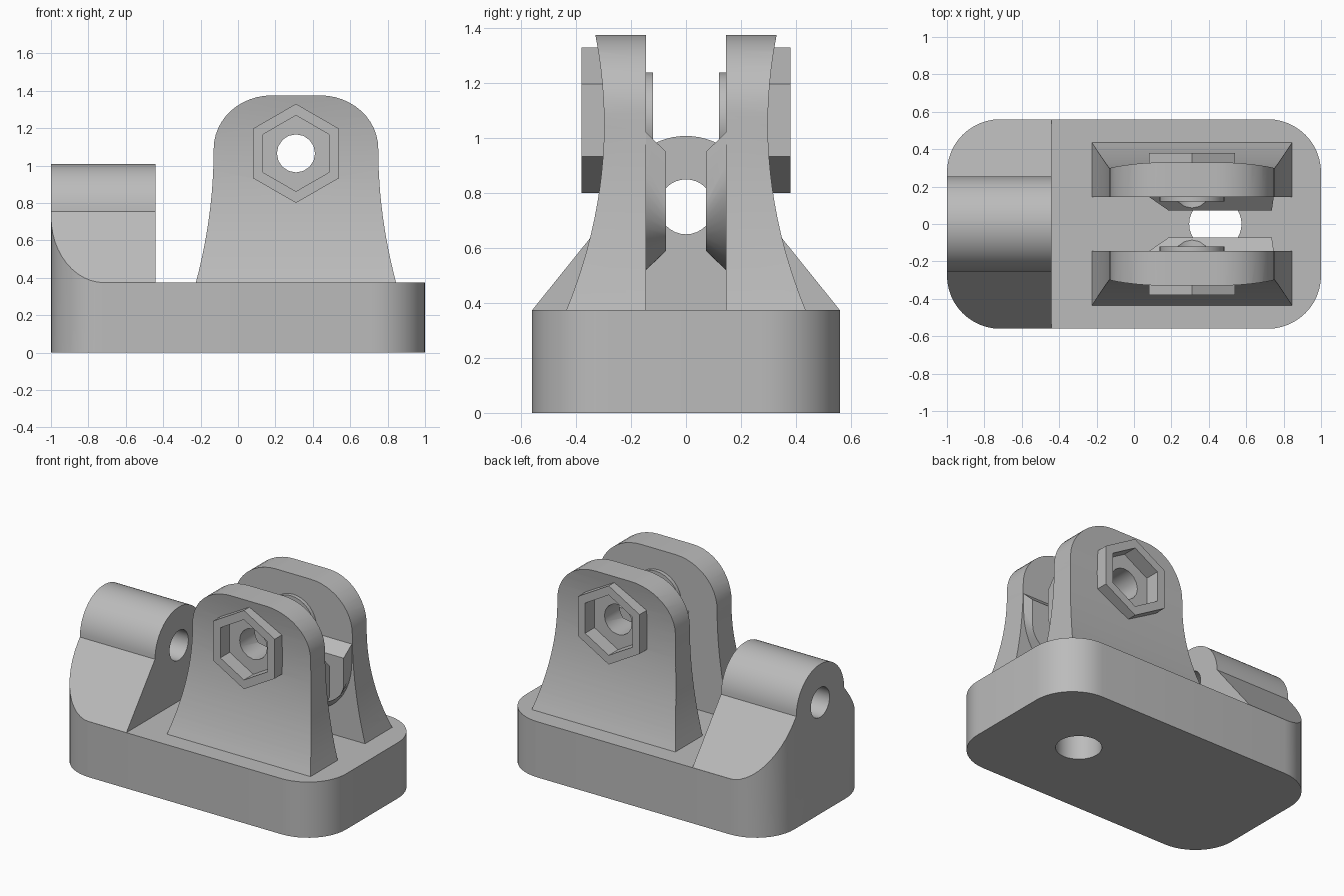
import bpy, bmesh, math
from mathutils import Vector

cube = bpy.data.objects.get("Cube")
if cube:
    bpy.data.objects.remove(cube, do_unlink=True)

grey = bpy.data.materials.new("plain_grey")
grey.use_nodes = True
grey.diffuse_color = (0.5, 0.5, 0.5, 1)
grey.node_tree.nodes["Principled BSDF"].inputs["Base Color"].default_value = (0.5, 0.5, 0.5, 1)

PLACE = {
    "x": lambda u, v, d: Vector((d, u, v)),
    "y": lambda u, v, d: Vector((u, d, v)),
    "z": lambda u, v, d: Vector((u, v, d)),
}


def loft(name, rings, axis):
    """Solid through 2D rings [(points, depth), ...] stacked along an axis."""
    bm = bmesh.new()
    loops = [[bm.verts.new(PLACE[axis](u, v, d)) for u, v in pts] for pts, d in rings]
    n = len(loops[0])
    for a, b in zip(loops, loops[1:]):
        for i in range(n):
            j = (i + 1) % n
            bm.faces.new((a[i], a[j], b[j], b[i]))
    bm.faces.new(loops[0][::-1])
    bm.faces.new(loops[-1])
    bmesh.ops.recalc_face_normals(bm, faces=bm.faces)
    mesh = bpy.data.meshes.new(name)
    bm.to_mesh(mesh)
    bm.free()
    mesh.materials.append(grey)
    obj = bpy.data.objects.new(name, mesh)
    bpy.context.collection.objects.link(obj)
    return obj


def prism(name, pts, axis, a, b):
    return loft(name, [(pts, a), (pts, b)], axis)


def arc(cu, cv, ru, rv, start, end, steps):
    out = []
    for i in range(steps + 1):
        t = math.radians(start + (end - start) * i / steps)
        out.append((cu + ru * math.cos(t), cv + rv * math.sin(t)))
    return out


def ring(cu, cv, r, sides, start=0):
    return arc(cu, cv, r, r, start, start + 360, sides)[:-1]


def select(obj):
    bpy.ops.object.select_all(action="DESELECT")
    obj.select_set(True)
    bpy.context.view_layer.objects.active = obj


def combine(obj, tool, operation):
    mod = obj.modifiers.new(operation, "BOOLEAN")
    mod.operation = operation
    mod.solver = "EXACT"
    mod.object = tool
    select(obj)
    bpy.ops.object.modifier_apply(modifier=mod.name)
    bpy.data.objects.remove(tool, do_unlink=True)


# Base with the cross lug: stepped shape trimmed by the rounded outline
R = 0.285
outline = []
for sx, sy, start in ((1, 1, 0), (-1, 1, 90), (-1, -1, 180), (1, -1, 270)):
    outline += arc(sx * (1 - R), sy * (0.56 - R), R, R, start, start + 90, 12)
base = prism("base", outline, "z", 0, 1.3)
slab = prism("slab", [(-1.2, -0.8), (1.2, -0.8), (1.2, 0.8), (-1.2, 0.8)], "z", -0.2, 0.375)
lug_profile = [(0.7, -0.1), (0.7, 0.2)] + arc(0, 0.753, 0.255, 0.255, 0, 180, 32) + [(-0.7, 0.2), (-0.7, -0.1)]
combine(slab, prism("lug", lug_profile, "x", -1.2, -0.44), "UNION")
combine(base, slab, "INTERSECT")
combine(base, prism("lug_bore", ring(0, 0.75, 0.1, 32), "x", -1.3, -0.3), "DIFFERENCE")
combine(base, prism("screw_bore", ring(0.435, 0, 0.14, 32), "z", -0.1, 0.6), "DIFFERENCE")

# Clevis arm: flared front outline trimmed by the curved outer face
CX, CZ = 0.31, 1.065
FOOT = 0.375


def flare(z, z0, amount):
    return amount * ((z - z0) / (z0 - FOOT)) ** 2


heights = [FOOT + (1.09 - FOOT) * i / 12 for i in range(12)]
half = [(0.44 + flare(z, 1.09, 0.095), z) for z in heights]
half += arc(0.13, 1.09, 0.31, 0.285, 0, 90, 12)
front = [(CX + u, z) for u, z in half] + [(CX - u, z) for u, z in reversed(half)]
arm = prism("clevis_arms", front, "y", 0.145, 0.6)
levels = [FOOT - 0.05 + 1.1 * i / 20 for i in range(21)]
side = [(0.298 + flare(z, 1.05, 0.137), z) for z in levels]
side += [(0, levels[-1]), (0, levels[0])]
combine(arm, prism("side_trim", side, "x", -0.6, 1.2), "INTERSECT")

# Hexagonal nut socket, inner washer face and bevelled stop
combine(arm, prism("nut_socket", ring(CX, CZ, 0.265, 6, 90), "y", 0.22, 0.38), "UNION")
combine(arm, prism("washer_face", ring(CX, CZ, 0.174, 32), "y", 0.12, 0.2), "UNION")


def stop_outline(left, right, top, shoulder, bottom):
    lower = arc(0.45, shoulder, right - 0.45, shoulder - bottom, 0, -90, 12)
    return [(left, top), (right, top)] + lower + [(left + 0.12, bottom + 0.12)]


wide = stop_outline(0.08, 0.747, 1.02, 0.9, 0.52)
narrow = stop_outline(0.185, 0.737, 0.95, 0.77, 0.59)
combine(arm, loft("stop", [(narrow, 0.072), (wide, 0.145), (wide, 0.18)], "y"), "UNION")
combine(arm, prism("nut_pocket", ring(CX, CZ, 0.203, 6, 90), "y", 0.28, 0.6), "DIFFERENCE")
combine(arm, prism("pivot_bore", ring(CX, CZ, 0.102, 16), "y", -0.1, 0.6), "DIFFERENCE")

# Opposite arm by mirroring
mirror = arm.modifiers.new("mirror", "MIRROR")
mirror.use_axis = (False, True, False)
mirror.use_mirror_merge = False
select(arm)
bpy.ops.object.modifier_apply(modifier=mirror.name)

for obj in (base, arm):
    select(obj)
    bpy.ops.object.shade_smooth_by_angle(angle=math.radians(30))
